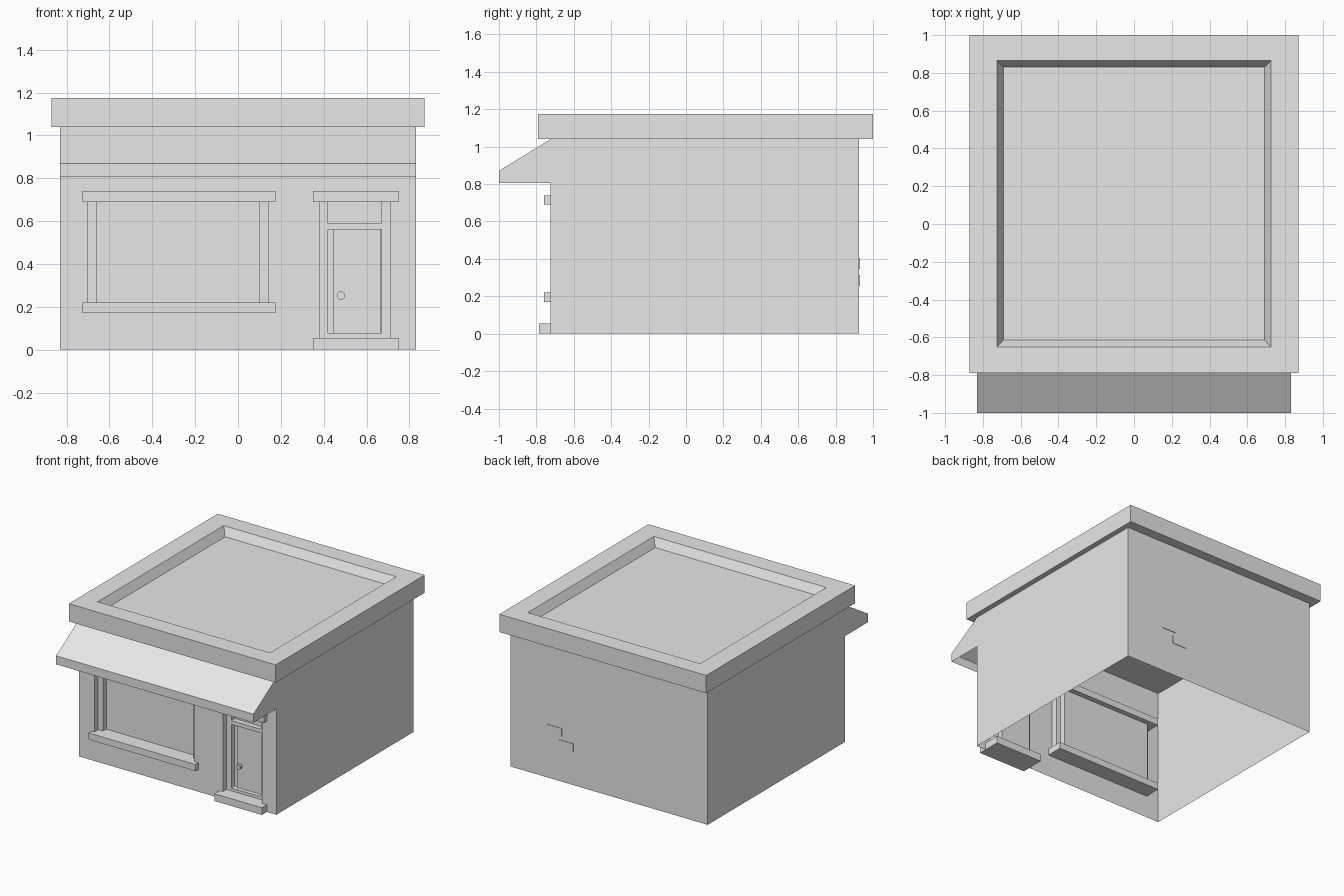
import bpy, bmesh, math
from mathutils import Matrix

cube = bpy.data.objects.get("Cube")
if cube:
    bpy.data.objects.remove(cube, do_unlink=True)

grey = bpy.data.materials.new("plain_grey")
grey.use_nodes = True
grey.diffuse_color = (0.8, 0.8, 0.8, 1)
grey.node_tree.nodes["Principled BSDF"].inputs["Base Color"].default_value = (0.8, 0.8, 0.8, 1)

WALL_X, FRONT, BACK, EAVE = 0.83, -0.725, 0.925, 1.04
FRAME_Y, PANE_Y, INNER_Y = -0.68, -0.64, -0.60


def finish(name, bm):
    me = bpy.data.meshes.new(name)
    bm.to_mesh(me)
    bm.free()
    me.materials.append(grey)
    ob = bpy.data.objects.new(name, me)
    bpy.context.collection.objects.link(ob)
    return ob


def face(bm, pts):
    return bm.faces.new([bm.verts.new(p) for p in pts])


def box(name, x0, x1, y0, y1, z0, z1):
    bm = bmesh.new()
    m = Matrix.Translation(((x0 + x1) / 2, (y0 + y1) / 2, (z0 + z1) / 2)) @ \
        Matrix.Diagonal((x1 - x0, y1 - y0, z1 - z0, 1))
    bmesh.ops.create_cube(bm, size=1, matrix=m)
    return finish(name, bm)


def sweep_up(name, plan, z0, z1):
    """Vertical strip of faces along a plan line, facing its right-hand side."""
    bm = bmesh.new()
    for (ax, ay), (bx, by) in zip(plan, plan[1:]):
        face(bm, [(ax, ay, z0), (bx, by, z0), (bx, by, z1), (ax, ay, z1)])
    bmesh.ops.remove_doubles(bm, verts=bm.verts, dist=1e-5)
    return finish(name, bm)


# Side and back walls, open underneath
sweep_up("side_and_back_walls", [(WALL_X, FRONT), (WALL_X, BACK), (-WALL_X, BACK), (-WALL_X, FRONT)], 0, EAVE)

# Front wall with window and door openings
window = (-0.70, 0.14, 0.22, 0.69)
door = (0.38, 0.71, 0.055, 0.69)
bm = bmesh.new()
xs = sorted({-WALL_X, WALL_X, *window[:2], *door[:2]})
zs = sorted({0, EAVE, *window[2:], *door[2:]})
for xa, xb in zip(xs, xs[1:]):
    for za, zb in zip(zs, zs[1:]):
        cx, cz = (xa + xb) / 2, (za + zb) / 2
        if not any(h[0] < cx < h[1] and h[2] < cz < h[3] for h in (window, door)):
            face(bm, [(xa, FRONT, za), (xb, FRONT, za), (xb, FRONT, zb), (xa, FRONT, zb)])
bmesh.ops.remove_doubles(bm, verts=bm.verts, dist=1e-5)
bmesh.ops.dissolve_limit(bm, angle_limit=0.01, verts=bm.verts, edges=bm.edges)
finish("front_wall", bm)

# Stepped reveals with frame posts and pane, plus sill, lintel and step
for name, (x0, x1, z0, z1) in (("window", window), ("door", door)):
    a, b = x0 + 0.04, x1 - 0.04
    sweep_up(name + "_recess", [(x0, FRONT), (x0, FRAME_Y), (a, FRAME_Y), (a, PANE_Y),
                                (b, PANE_Y), (b, FRAME_Y), (x1, FRAME_Y), (x1, FRONT)], z0, z1)
box("window_sill", -0.725, 0.175, -0.76, INNER_Y, 0.17, 0.22)
box("window_lintel", -0.725, 0.175, -0.76, INNER_Y, 0.69, 0.74)
box("door_lintel", 0.35, 0.75, -0.76, INNER_Y, 0.69, 0.74)
box("door_step", 0.35, 0.75, -0.785, INNER_Y, 0, 0.055)
box("transom_bar", 0.42, 0.67, FRAME_Y, PANE_Y, 0.56, 0.59)
box("door_threshold", 0.42, 0.67, FRAME_Y, PANE_Y, 0.055, 0.077)
box("door_leaf", 0.445, 0.665, -0.648, PANE_Y, 0.077, 0.56)

# Door knob on a short stem
bm = bmesh.new()
for r0, r1, y, depth in ((0.01, 0.01, -0.655, 0.02), (0.014, 0.02, -0.667, 0.012), (0.02, 0.014, -0.679, 0.012)):
    bmesh.ops.create_cone(bm, cap_ends=True, segments=8, radius1=r1, radius2=r0, depth=depth,
                          matrix=Matrix.Translation((0.48, y, 0.252)) @ Matrix.Rotation(math.pi / 2, 4, 'X')
                          @ Matrix.Rotation(math.pi / 8, 4, 'Z'))
finish("door_knob", bm)

# Arched blank panel on the window pane
upper = [(-0.58, 0.51), (-0.44, 0.595), (-0.28, 0.615), (-0.12, 0.595), (0.025, 0.51)]
lower = [(-0.54, 0.415), (-0.44, 0.475), (-0.28, 0.495), (-0.12, 0.475), (-0.015, 0.415)]
bm = bmesh.new()
for i in range(4):
    face(bm, [(x, PANE_Y - 0.004, z) for x, z in (lower[i], lower[i + 1], upper[i + 1], upper[i])])
bmesh.ops.remove_doubles(bm, verts=bm.verts, dist=1e-5)
finish("window_arch_panel", bm)

# Awning, hollow underneath
side = [(FRONT, 0.805), (-1, 0.805), (-1, 0.87), (FRONT, EAVE)]
bm = bmesh.new()
face(bm, [(WALL_X, y, z) for y, z in reversed(side)])
face(bm, [(-WALL_X, y, z) for y, z in side])
for (ya, za), (yb, zb) in zip(side[1:], side[2:]):
    face(bm, [(-WALL_X, ya, za), (WALL_X, ya, za), (WALL_X, yb, zb), (-WALL_X, yb, zb)])
bmesh.ops.remove_doubles(bm, verts=bm.verts, dist=1e-5)
bmesh.ops.recalc_face_normals(bm, faces=bm.faces)
finish("awning", bm)

# Roof slab with a sunken top
bm = bmesh.new()
rings = []
for hx, y0, y1, z in ((0.87, -0.79, 1, EAVE), (0.87, -0.79, 1, 1.175),
                      (0.725, -0.65, 0.865, 1.175), (0.69, -0.615, 0.83, 1.113)):
    rings.append([bm.verts.new(p) for p in ((-hx, y0, z), (hx, y0, z), (hx, y1, z), (-hx, y1, z))])
for lo, hi in zip(rings, rings[1:]):
    for i in range(4):
        j = (i + 1) % 4
        bm.faces.new([lo[i], lo[j], hi[j], hi[i]])
bm.faces.new(rings[0][::-1])
bm.faces.new(rings[-1])
finish("roof", bm)

# Two bare bricks on the back wall
for i, (x, z) in enumerate(((0.395, 0.345), (0.30, 0.255))):
    box(f"back_brick_{i + 1}", x, x + 0.122, BACK - 0.002, BACK + 0.004, z, z + 0.06)
